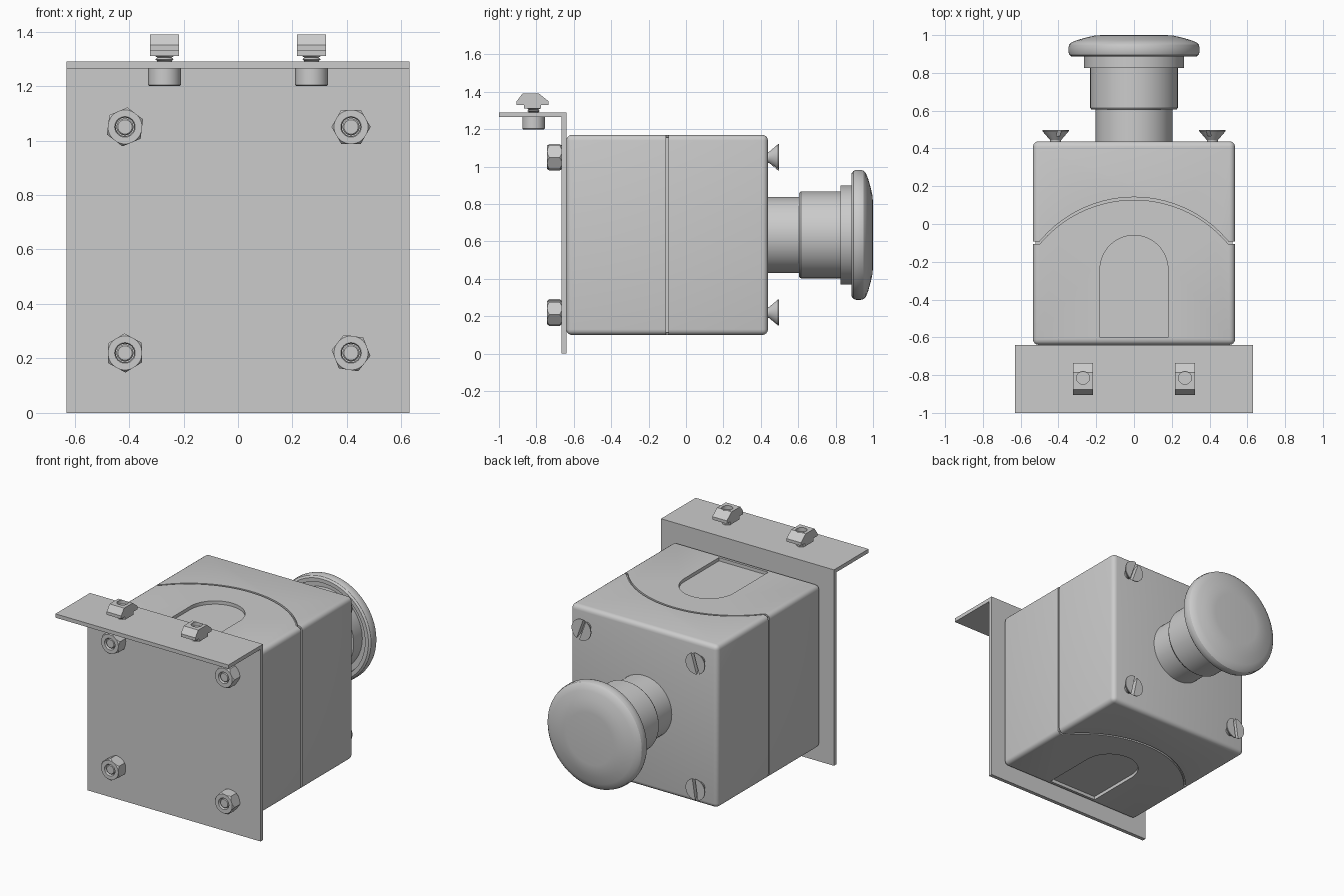
import bpy, bmesh, math
from mathutils import Matrix, Vector

if "Cube" in bpy.data.objects:
    bpy.data.objects.remove(bpy.data.objects["Cube"])


def to_object(name, bm):
    bmesh.ops.recalc_face_normals(bm, faces=bm.faces)
    me = bpy.data.meshes.new(name)
    bm.to_mesh(me)
    bm.free()
    ob = bpy.data.objects.new(name, me)
    bpy.context.collection.objects.link(ob)
    return ob


def extrude(name, pts, vec):
    bm = bmesh.new()
    face = bm.faces.new([bm.verts.new(p) for p in pts])
    res = bmesh.ops.extrude_face_region(bm, geom=[face])
    verts = [g for g in res["geom"] if isinstance(g, bmesh.types.BMVert)]
    bmesh.ops.translate(bm, verts=verts, vec=vec)
    return to_object(name, bm)


def box(name, lo, hi, bevel=0, rot=None):
    lo, hi = Vector(lo), Vector(hi)
    bm = bmesh.new()
    mat = Matrix.Translation((lo + hi) / 2) @ (rot or Matrix()) @ Matrix.Diagonal((*(hi - lo), 1))
    bmesh.ops.create_cube(bm, size=1, matrix=mat)
    if bevel:
        bmesh.ops.bevel(bm, geom=bm.edges[:], offset=bevel, segments=4, profile=0.5, affect='EDGES')
    return to_object(name, bm)


def lathe(name, profile, centre, axis='Y', seg=48, turn=0):
    """Revolve (radius, height) points round the axis; ends are capped."""
    bm = bmesh.new()
    rings = [[bm.verts.new((r * math.cos(turn + math.tau * i / seg),
                            r * math.sin(turn + math.tau * i / seg), h)) for i in range(seg)]
             for r, h in profile]
    for a, b in zip(rings, rings[1:]):
        for i in range(seg):
            j = (i + 1) % seg
            bm.faces.new((a[i], a[j], b[j], b[i]))
    bm.faces.new(rings[0])
    bm.faces.new(rings[-1])
    mat = Matrix.Translation(centre)
    if axis == 'Y':
        mat = mat @ Matrix.Rotation(-math.pi / 2, 4, 'X')
    bm.transform(mat)
    return to_object(name, bm)


def boolean(ob, cutter, op='DIFFERENCE'):
    mod = ob.modifiers.new("cut", 'BOOLEAN')
    mod.operation, mod.object, mod.solver = op, cutter, 'EXACT'
    dg = bpy.context.evaluated_depsgraph_get()
    dg.update()
    me = bpy.data.meshes.new_from_object(ob.evaluated_get(dg))
    ob.modifiers.clear()
    ob.data = me
    bpy.data.objects.remove(cutter)


# L-shaped mounting bracket
W = 0.63
L = [(-0.64, 0), (-0.64, 1.29), (-1, 1.29), (-1, 1.265), (-0.665, 1.265), (-0.665, 0)]
extrude("bracket", [(-W, y, z) for y, z in L], (2 * W, 0, 0))

# Enclosure with rounded edges
X, Y0, Y1, Z0, Z1 = 0.535, -0.64, 0.438, 0.10, 1.17
CZ = (Z0 + Z1) / 2
case = box("enclosure", (-X, Y0, Z0), (X, Y1, Z1), 0.03)

# Curved parting groove running round the enclosure
R, half = 0.65, 0.007
line = [(-0.6, -0.1)]
for i in range(25):
    x = -0.5 + i / 24
    line.append((x, math.sqrt(R * R - x * x) - 0.515))
line.append((0.6, -0.1))
strip = ([(x, y + half, 0.05) for x, y in line] + [(x, y - half, 0.05) for x, y in reversed(line)])
groove = extrude("groove_cutter", strip, (0, 0, 1.17))
d = 0.014
boolean(groove, box("groove_core", (-X + d, -1, Z0 + d), (X - d, 1, Z1 - d)))
boolean(case, groove)

# Arched recesses on the top and bottom
arch = [(0.18 * math.cos(math.pi * i / 24), -0.24 + 0.18 * math.sin(math.pi * i / 24)) for i in range(25)]
arch += [(-0.18, -0.60), (0.18, -0.60)]
for z in (Z0, Z1):
    boolean(case, extrude("recess_cutter", [(x, y, z - 0.022) for x, y in arch], (0, 0, 0.044)))

# Push button: stem, collars and mushroom head
lathe("button_stem", [(0.203, 0.43), (0.203, 0.61)], (0, 0, CZ), seg=64)
lathe("button_sleeve", [(0.225, 0.605), (0.232, 0.615), (0.232, 0.83)], (0, 0, CZ), seg=64)
lathe("button_collar", [(0.265, 0.825), (0.265, 0.925)], (0, 0, CZ), seg=64)
lathe("button_head", [(0.30, 0.915), (0.305, 0.886), (0.33, 0.886), (0.342, 0.895), (0.347, 0.91),
                      (0.347, 0.935), (0.343, 0.95), (0.33, 0.962), (0.30, 0.974), (0.25, 0.988),
                      (0.21, 0.997), (0.17, 1.0)], (0, 0, CZ), seg=64)

# Corner fasteners: slotted screws on one side, hex nuts on the other
turns = {(-1, -1): 0.15, (1, -1): -0.2, (-1, 1): 0.3, (1, 1): -0.35}
for (sx, sz), turn in turns.items():
    x, z = sx * 0.415, CZ + sz * 0.415
    screw = lathe("slotted_screw", [(0.028, 0.43), (0.03, 0.445), (0.07, 0.492), (0.07, 0.498)], (x, 0, z))
    boolean(screw, box("slot_cutter", (x - 0.01, 0.465, z - 0.1), (x + 0.01, 0.52, z + 0.1),
                       rot=Matrix.Rotation(turn, 4, 'Y')))
    nut = lathe("hex_nut", [(0.072, -0.742), (0.072, -0.664)], (x, 0, z), seg=6, turn=0.35 + turn)
    boolean(nut, lathe("chamfer_cutter", [(0.06, -0.745), (0.074, -0.728), (0.074, -0.678), (0.06, -0.661)],
                       (x, 0, z)), 'INTERSECT')
    boolean(nut, lathe("hole_cutter", [(0.042, -0.75), (0.034, -0.735), (0.034, -0.65)], (x, 0, z)))
    lathe("bolt_end", [(0.031, -0.66), (0.031, -0.732), (0.026, -0.737)], (x, 0, z))

# Sliding-nut fixings on the flange
T = [(-0.905, 1.33), (-0.905, 1.35), (-0.875, 1.39), (-0.785, 1.39), (-0.735, 1.35), (-0.735, 1.33),
     (-0.775, 1.33), (-0.775, 1.31), (-0.865, 1.31), (-0.865, 1.33)]
for x in (-0.27, 0.27):
    tnut = extrude("sliding_nut", [(x - 0.053, y, z) for y, z in T], (0.106, 0, 0))
    boolean(tnut, lathe("hole_cutter", [(0.034, 1.365), (0.034, 1.42)], (x, -0.815, 0), 'Z'))
    head = lathe("cap_screw_head", [(0.056, 1.2), (0.06, 1.204), (0.06, 1.266)], (x, -0.815, 0), 'Z')
    boolean(head, lathe("socket_cutter", [(0.035, 1.15), (0.035, 1.23)], (x, -0.815, 0), 'Z', 6))
    thread = [(0.034 if i % 2 else 0.026, 1.28 + 0.006 * i) for i in range(7)]
    lathe("screw_thread", thread, (x, -0.815, 0), 'Z', 32)

# Smooth the round surfaces and keep the edges crisp
bpy.ops.object.select_all(action='DESELECT')
for ob in bpy.context.collection.objects:
    ob.select_set(True)
    bpy.context.view_layer.objects.active = ob
bpy.ops.object.shade_smooth_by_angle(angle=math.radians(30))
